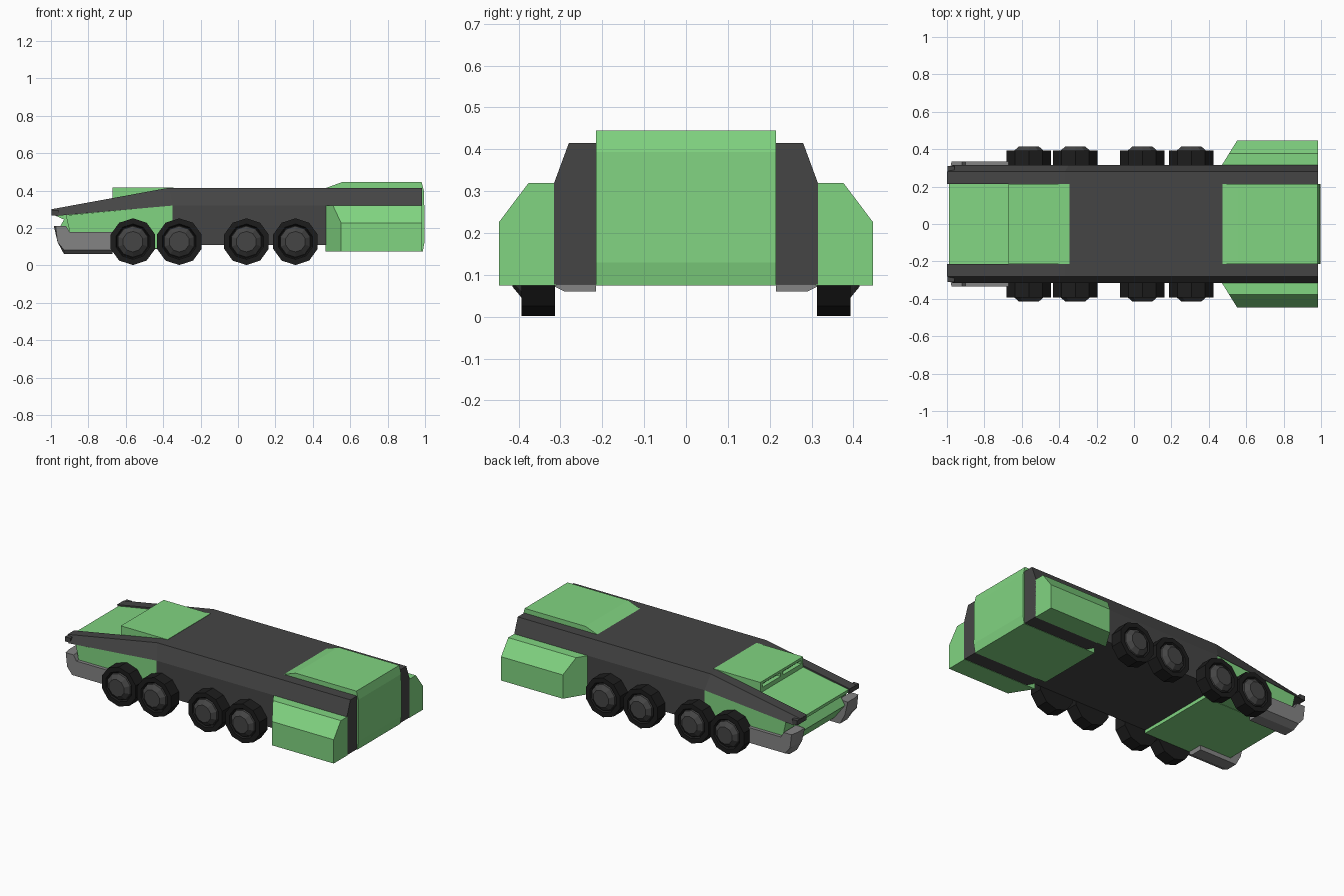
import bpy, bmesh
from math import sin, cos, pi

if "Cube" in bpy.data.objects:
    bpy.data.objects.remove(bpy.data.objects["Cube"])


def material(name, r, g, b):
    m = bpy.data.materials.new(name)
    m.diffuse_color = (r, g, b, 1)
    m.use_nodes = True
    m.node_tree.nodes["Principled BSDF"].inputs["Base Color"].default_value = m.diffuse_color
    return m


GREEN = material("green_armour", 0.22, 0.66, 0.22)
DARK = material("dark_hull", 0.06, 0.06, 0.06)
BLACK = material("rubber", 0.012, 0.012, 0.012)
GREY = material("bumper_grey", 0.23, 0.23, 0.23)


def loft(name, sections, mat, mirror=False):
    """Skin matching 3D outlines, cap both ends, optionally mirror across y."""
    bm = bmesh.new()
    rings = [[bm.verts.new(p) for p in s] for s in sections]
    n = len(rings[0])
    for a, b in zip(rings, rings[1:]):
        for i in range(n):
            j = (i + 1) % n
            bm.faces.new((a[i], a[j], b[j], b[i]))
    bm.faces.new(rings[0])
    bm.faces.new(rings[-1][::-1])
    bmesh.ops.recalc_face_normals(bm, faces=bm.faces)
    me = bpy.data.meshes.new(name)
    bm.to_mesh(me)
    bm.free()
    me.materials.append(mat)
    ob = bpy.data.objects.new(name, me)
    bpy.context.collection.objects.link(ob)
    if mirror:
        mod = ob.modifiers.new("mirror", 'MIRROR')
        mod.use_axis = (False, True, False)
        mod.use_mirror_merge = False
    return ob


def side_profile(name, pts, y0, y1, mat, mirror=False):
    """Extrude an x-z outline from y0 to y1."""
    return loft(name, [[(x, y, z) for x, z in pts] for y in (y0, y1)], mat, mirror)


def box(name, x0, x1, y0, y1, z0, z1, mat, mirror=False):
    return side_profile(name, [(x0, z0), (x1, z0), (x1, z1), (x0, z1)], y0, y1, mat, mirror)


# Main dark hull with chamfered shoulders
def hull_section(x, zb):
    half = [(0.315, zb), (0.315, 0.32), (0.28, 0.415)]
    return [(x, y, z) for y, z in half] + [(x, -y, z) for y, z in half[::-1]]


loft("hull", [hull_section(x, z) for x, z in
              ((-0.35, 0.11), (0.47, 0.11), (0.53, 0.077), (0.985, 0.077))], DARK)


# Upper rails running down to the nose
def rail_section(xb, xt, zs, zt):
    return [(xb, 0.215, zs), (xb, 0.315, zs), (xt, 0.28, zt), (xt, 0.215, zt)]


loft("nose_rail", [rail_section(-0.97, -1.0, 0.265, 0.30),
                   rail_section(-0.35, -0.37, 0.32, 0.415),
                   rail_section(-0.34, -0.34, 0.32, 0.415)], DARK, True)
box("nose_rail_tip", -0.998, -0.96, 0.215, 0.31, 0.268, 0.297, DARK, True)

# Green cab: wide flanks, and a central nose with a sloped deck and lower ledge
side_profile("cab_flanks", [(-0.92, 0.268), (-0.345, 0.321), (-0.345, 0.09),
                            (-0.86, 0.09), (-0.9, 0.18)], -0.313, 0.313, GREEN)
side_profile("cab_nose", [(-0.99, 0.293), (-0.345, 0.408), (-0.345, 0.088), (-0.89, 0.088),
                          (-0.965, 0.185), (-0.93, 0.245), (-0.985, 0.27)],
             -0.215, 0.215, GREEN)

# Raised roof with two vision slits
side_profile("roof_body", [(-0.645, 0.34), (-0.645, 0.405), (-0.34, 0.405), (-0.34, 0.34)],
             -0.205, 0.205, BLACK)
box("roof_plate", -0.672, -0.345, -0.215, 0.215, 0.401, 0.417, GREEN)
box("roof_sill", -0.672, -0.64, -0.215, 0.215, 0.345, 0.378, GREEN)
box("roof_post", -0.672, -0.64, -0.012, 0.012, 0.345, 0.402, GREEN)
box("roof_cheek", -0.672, -0.345, 0.195, 0.215, 0.345, 0.402, GREEN, True)

# Wrap-round front bumpers with a chamfered lower outer edge
BUMPER = [(-0.985, 0.212), (-0.965, 0.125), (-0.93, 0.06), (-0.67, 0.06),
          (-0.67, 0.178), (-0.90, 0.178), (-0.92, 0.212)]
loft("front_bumper",
     [[(x, 0.215, z) for x, z in BUMPER],
      [(x, 0.29, z) for x, z in BUMPER],
      [(max(x, -0.975), 0.335, max(z, 0.082)) for x, z in BUMPER]], GREY, True)

# Raised green rear block
side_profile("rear_block", [(0.47, 0.414), (0.555, 0.445), (0.982, 0.445), (0.995, 0.393),
                            (0.998, 0.13), (0.988, 0.075), (0.47, 0.075), (0.47, 0.11)],
             -0.215, 0.215, GREEN)

# Rear side pods, tapered into the hull at the front
POD = [(0.31, 0.075), (0.447, 0.075), (0.447, 0.226), (0.376, 0.32), (0.31, 0.32)]
loft("rear_pod", [[(0.47 + (y - 0.315) * 0.62, y, z) for y, z in POD],
                  [(0.985, y, z) for y, z in POD]], GREEN, True)


# Ten-sided wheels: tyre ring and stepped hub
def turned(name, cx, rings, mat):
    loft(name, [[(cx + r * sin(i * pi / 5), y, 0.127 + r * cos(i * pi / 5))
                 for i in range(10)] for r, y in rings], mat, True)


for k, x in enumerate((-0.562, -0.314, 0.045, 0.307), 1):
    turned(f"tyre_{k}", x, [(0.125, 0.313), (0.125, 0.393), (0.095, 0.393), (0.088, 0.38)], BLACK)
    turned(f"hub_{k}", x, [(0.086, 0.375), (0.083, 0.392), (0.055, 0.415)], DARK)
